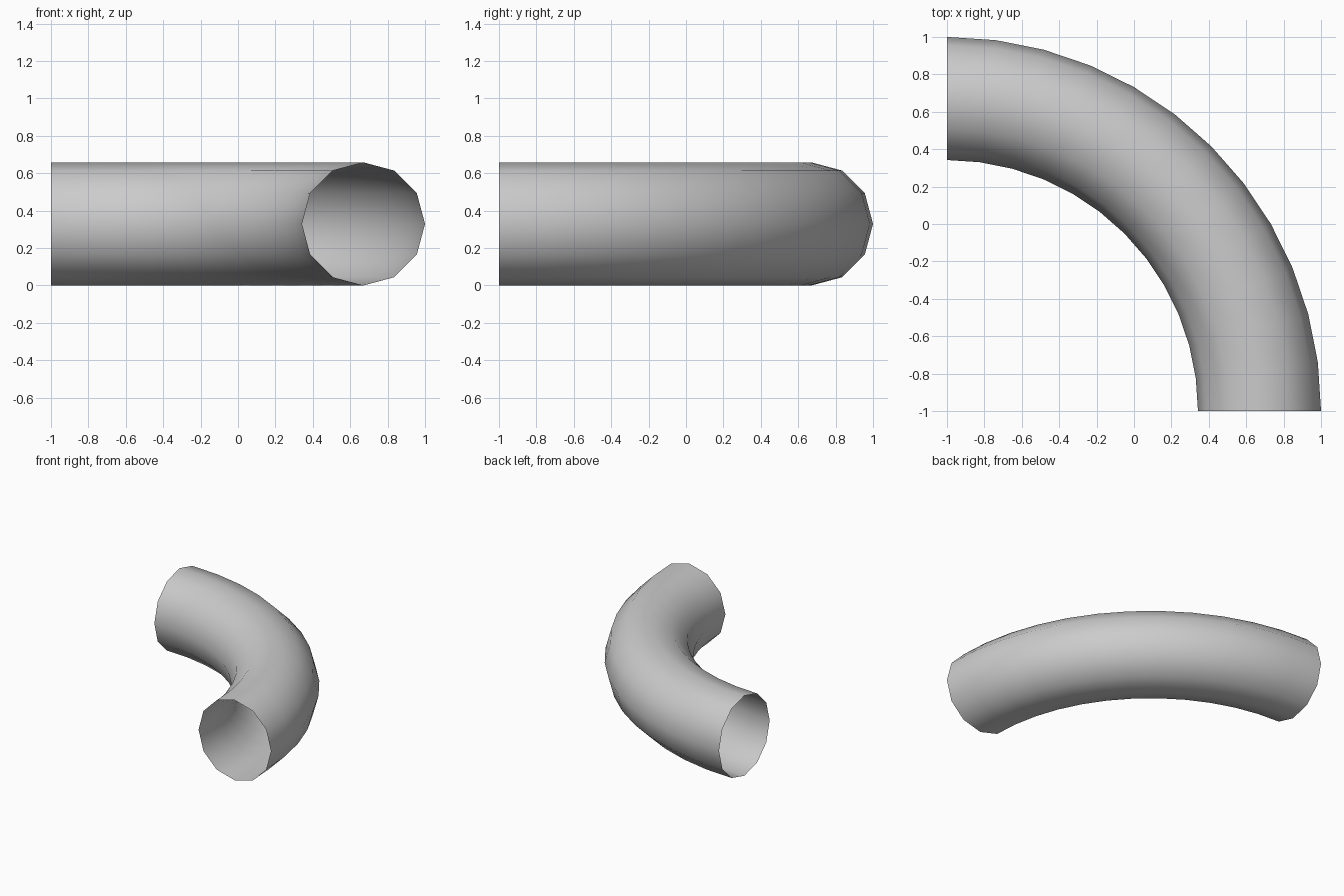
import bpy, bmesh
from math import sin, cos, pi

if "Cube" in bpy.data.objects:
    bpy.data.objects.remove(bpy.data.objects["Cube"])

SIDES, STEPS = 12, 12      # sides round the tube, segments along the bend
R_TUBE = 0.329
R_BEND = 2.0 - R_TUBE      # bend centre sits at (-1, -1)

bm = bmesh.new()

# Rings swept through a quarter turn
rings = []
for i in range(STEPS + 1):
    a = i / STEPS * pi / 2
    ring = []
    for j in range(SIDES):
        t = j / SIDES * 2 * pi
        r = R_BEND + R_TUBE * cos(t)
        ring.append(bm.verts.new((r * cos(a) - 1, r * sin(a) - 1,
                                  R_TUBE + R_TUBE * sin(t))))
    rings.append(ring)

# Open-ended tube wall, normals outward
for r0, r1 in zip(rings, rings[1:]):
    for j in range(SIDES):
        k = (j + 1) % SIDES
        f = bm.faces.new((r0[j], r1[j], r1[k], r0[k]))
        f.smooth = True

mesh = bpy.data.meshes.new("pipe_elbow")
bm.to_mesh(mesh)
bm.free()
pipe = bpy.data.objects.new("pipe_elbow", mesh)
bpy.context.collection.objects.link(pipe)
